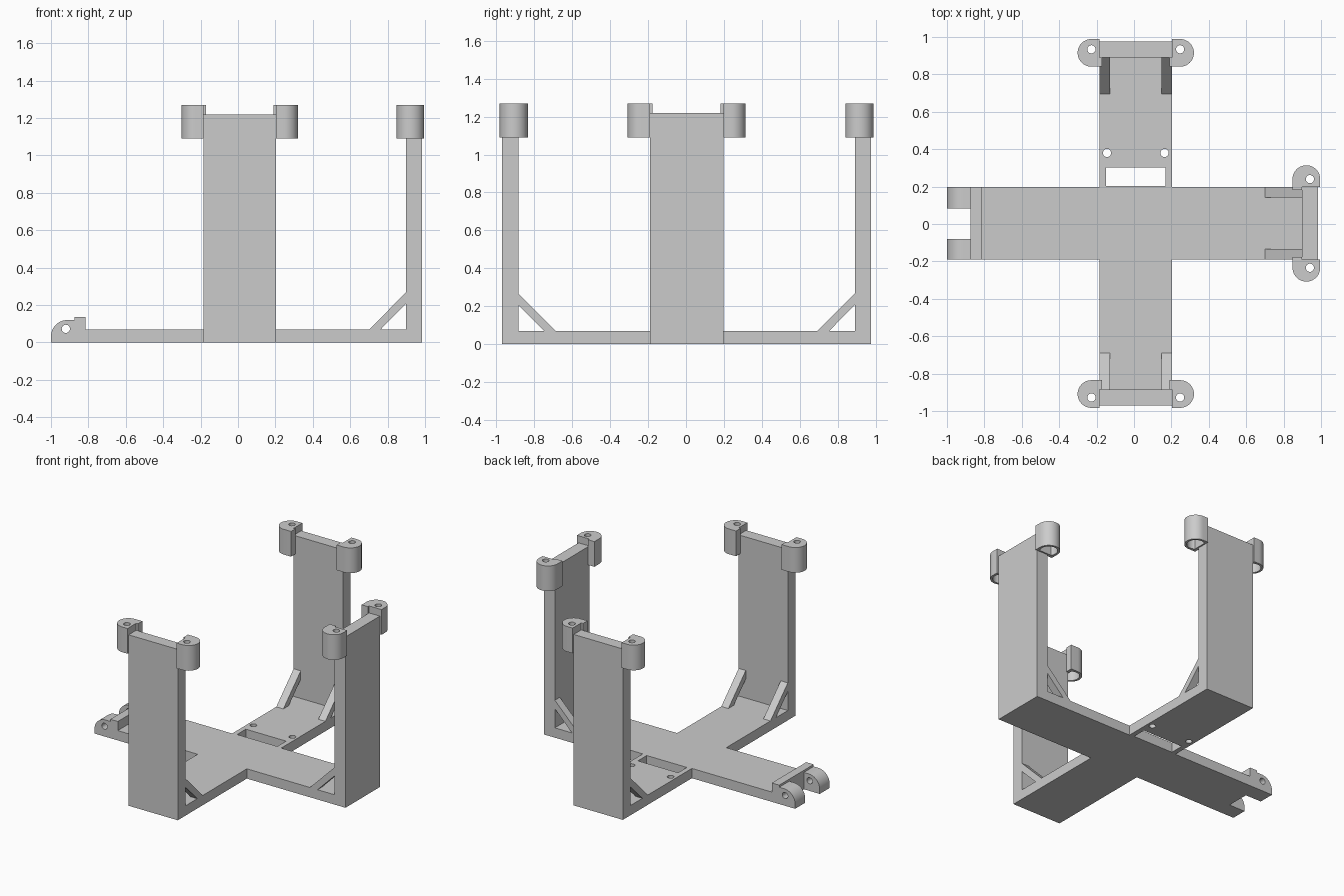
import bpy, bmesh, math
from mathutils import Matrix, Vector

if "Cube" in bpy.data.objects:
    bpy.data.objects.remove(bpy.data.objects["Cube"])

CX, CY = 0.0095, 0.003            # centre of the crossing arms
HALF, IN, OUT = 0.194, 0.888, 0.973   # arm half width, wall inner and outer faces
T, WALL = 0.07, 1.22              # plate thickness, wall height

grey = bpy.data.materials.new("plain grey")
grey.diffuse_color = (0.6, 0.6, 0.6, 1)
grey.use_nodes = True
grey.node_tree.nodes["Principled BSDF"].inputs["Base Color"].default_value = grey.diffuse_color


def prism(name, pts, lo, hi, axis="z", angle=0.0):
    """Extrude a 2D outline; axis z: (u, v) outline, axis v: (u, z) outline."""
    bm = bmesh.new()
    place = (lambda a, b, d: (a, b, d)) if axis == "z" else (lambda a, b, d: (a, d, b))
    low = bm.faces.new([bm.verts.new(place(a, b, lo)) for a, b in pts])
    move = Vector(place(0, 0, hi - lo))
    ext = bmesh.ops.extrude_face_region(bm, geom=[low])["geom"]
    bmesh.ops.translate(bm, vec=move, verts=[v for v in ext if isinstance(v, bmesh.types.BMVert)])
    bmesh.ops.recalc_face_normals(bm, faces=bm.faces)
    bm.transform(Matrix.Translation((CX, CY, 0)) @ Matrix.Rotation(angle, 4, "Z"))
    me = bpy.data.meshes.new(name)
    bm.to_mesh(me)
    bm.free()
    me.materials.append(grey)
    ob = bpy.data.objects.new(name, me)
    bpy.context.collection.objects.link(ob)
    return ob


def arc(cx, cy, r, a0, a1, n):
    return [(cx + r * math.cos(math.radians(a0 + (a1 - a0) * i / n)),
             cy + r * math.sin(math.radians(a0 + (a1 - a0) * i / n))) for i in range(n + 1)]


def circle(cx, cy, r, n=24):
    return arc(cx, cy, r, 0, 360, n)[:-1]


def rect(a0, b0, a1, b1):
    return [(a0, b0), (a1, b0), (a1, b1), (a0, b1)]


def combine(ob, other, op="DIFFERENCE"):
    mod = ob.modifiers.new("cut", "BOOLEAN")
    mod.object, mod.operation, mod.solver = other, op, "EXACT"
    bpy.context.view_layer.objects.active = ob
    bpy.ops.object.modifier_apply(modifier=mod.name)
    bpy.data.objects.remove(other)


def smooth(ob):
    bpy.ops.object.select_all(action="DESELECT")
    ob.select_set(True)
    bpy.context.view_layer.objects.active = ob
    bpy.ops.object.shade_smooth_by_angle(angle=math.radians(30))


# Long arm: hinge end with rounded tip and ridge, plate, upright wall
end = -1 - CX
long_arm = [(end, 0), (OUT, 0), (OUT, WALL), (IN, WALL), (IN, T), (-0.825, T), (-0.825, 0.135),
            (-0.884, 0.135), (-0.884, 0.12)] + arc(end + 0.088, 0.032, 0.088, 90, 180, 12)
frame = prism("cross_frame", long_arm, -HALF, HALF, "v")

# Crossing arm with two upright walls
cross_arm = [(-OUT, 0), (OUT, 0), (OUT, WALL), (IN, WALL), (IN, T), (-IN, T), (-IN, WALL), (-OUT, WALL)]
combine(frame, prism("cross_arm", cross_arm, -HALF, HALF, "v", math.pi / 2), "UNION")

# Hinge gap and pin hole
combine(frame, prism("hinge_gap", rect(end - 0.1, -0.083, -0.884, 0.081), -0.1, 0.3))
combine(frame, prism("pin_hole", circle(-0.93, 0.073, 0.022), -0.3, 0.3, "v"))

# Slot and two screw holes in the back arm
back = math.pi / 2
combine(frame, prism("slot", rect(0.2, -0.159, 0.299, 0.159), -0.1, 0.2, angle=back))
for s in (-1, 1):
    combine(frame, prism("screw_hole", circle(0.377, s * 0.154, 0.022), -0.1, 0.2, angle=back))
smooth(frame)

# Corner braces and hollow corner sockets on each upright wall
for side, ang in (("right", 0), ("back", back), ("front", -back)):
    for s, hand in ((1, "a"), (-1, "b")):
        brace = [(0.692, T), (0.753, T), (IN, 0.206), (IN, 0.267)]
        lo, hi = sorted((s * 0.138, s * HALF))
        prism(f"{side}_brace_{hand}", brace, lo, hi, "v", ang)

        body = arc(0.912, 0.237, 0.074, 180, 0, 20) + [
            (0.986, HALF), (IN, HALF), (IN, 0.18), (0.838, 0.18)]
        bore = arc(0.912, 0.237, 0.058, 215, -35, 24)
        flip = lambda pts: [(u, s * v) for u, v in pts]
        socket = prism(f"{side}_socket_{hand}", flip(body), 1.09, 1.27, angle=ang)
        combine(socket, prism("bore", flip(bore), 1.0, 1.22, angle=ang))
        combine(socket, prism("top_hole", flip(circle(0.931, 0.237, 0.022)), 1.15, 1.4, angle=ang))
        smooth(socket)
